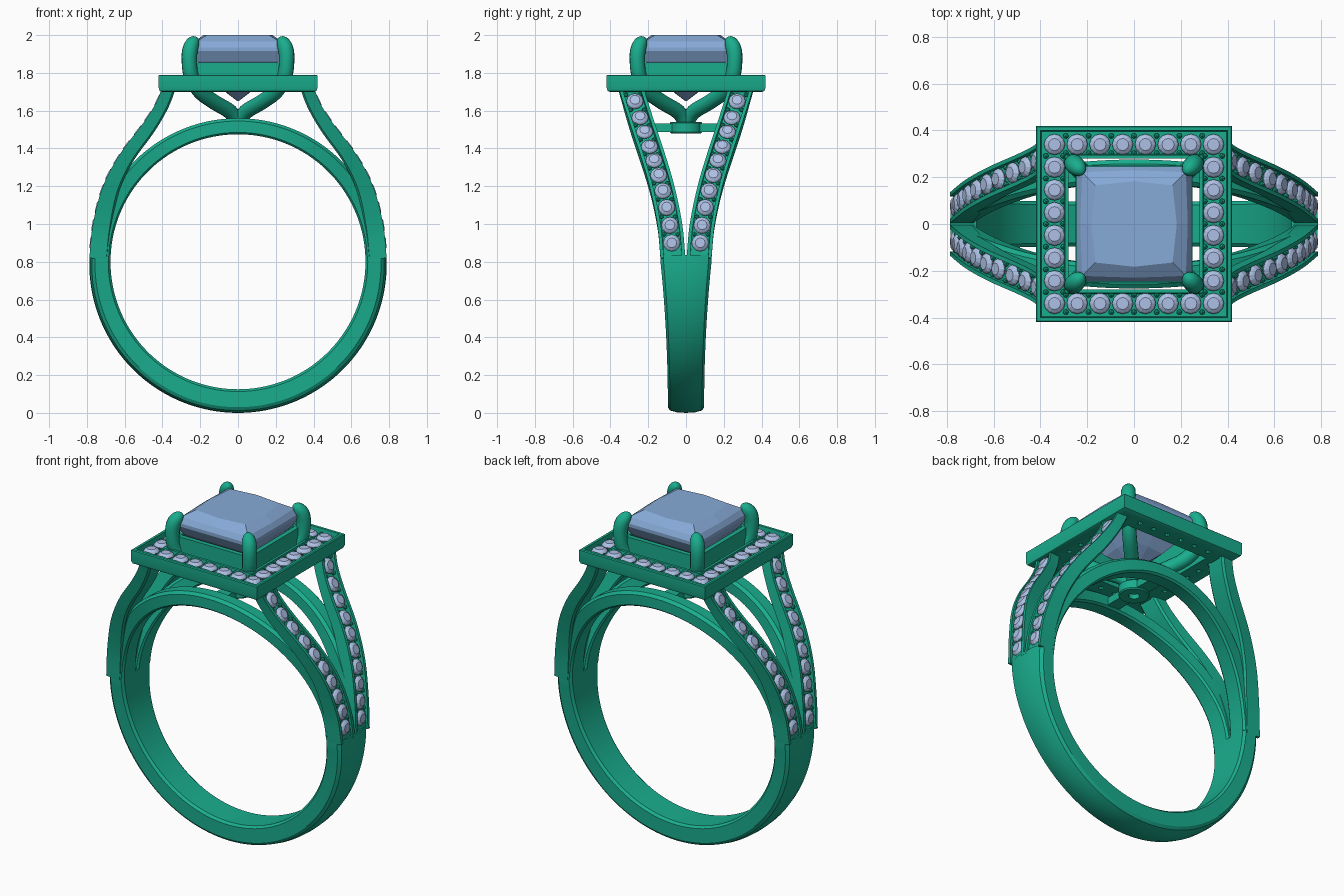
import bpy, bmesh, math
from mathutils import Vector, Matrix

if "Cube" in bpy.data.objects:
    bpy.data.objects.remove(bpy.data.objects["Cube"])

def material(name, rgb):
    m = bpy.data.materials.new(name)
    m.diffuse_color = (*rgb, 1)
    m.use_nodes = True
    m.node_tree.nodes["Principled BSDF"].inputs["Base Color"].default_value = m.diffuse_color
    return m

METAL = material("green_metal", (0.01, 0.42, 0.27))
GEM = material("blue_gem", (0.24, 0.40, 0.68))
PAVE = material("pale_gem", (0.42, 0.53, 0.78))
CZ = 0.80  # centre height of the finger hole

def finish(bm, name, mat, smooth=True):
    bmesh.ops.recalc_face_normals(bm, faces=bm.faces[:])
    me = bpy.data.meshes.new(name)
    bm.to_mesh(me)
    bm.free()
    ob = bpy.data.objects.new(name, me)
    bpy.context.collection.objects.link(ob)
    me.materials.append(mat)
    if smooth:
        bpy.ops.object.select_all(action='DESELECT')
        ob.select_set(True)
        bpy.context.view_layer.objects.active = ob
        bpy.ops.object.shade_smooth_by_angle(angle=math.radians(32))
    return ob

def loft(bm, rings, loop=False):
    """Skin closed rings; cap the ends, or join last to first when loop."""
    vs = [[bm.verts.new(p) for p in r] for r in rings]
    n = len(vs[0])
    for a, b in zip(vs, vs[1:] + vs[:1] if loop else vs[1:]):
        for i in range(n):
            bm.faces.new((a[i], a[(i + 1) % n], b[(i + 1) % n], b[i]))
    if not loop:
        bm.faces.new(vs[0])
        bm.faces.new(vs[-1])

def spline(pts, steps=6):
    """Catmull-Rom through tuples of any length."""
    P = [Vector(p) for p in pts]
    P = [2 * P[0] - P[1]] + P + [2 * P[-1] - P[-2]]
    out = []
    for a, b, c, d in zip(P, P[1:], P[2:], P[3:]):
        for k in range(steps):
            t = k / steps
            out.append(0.5 * (2 * b + (c - a) * t + (2 * a - 5 * b + 4 * c - d) * t**2
                              + (3 * b - a - 3 * c + d) * t**3))
    return out + [P[-2]]

def square(h, z):
    return [Vector((x * h, y * h, z)) for x, y in ((-1, -1), (1, -1), (1, 1), (-1, 1))]

def circle(r, z, n):
    return [Vector((r * math.cos(a), r * math.sin(a), z)) for a in (2 * math.pi * i / n for i in range(n))]

def stone(bm, mat):
    """Small round brilliant, girdle at local z = 0."""
    prof = [(0.026, 0.018), (0.039, 0.009), (0.045, 0.001), (0.045, -0.003), (0.002, -0.04)]
    loft(bm, [[mat @ p for p in circle(r, z, 12)] for r, z in prof])

def bead(bm, co):
    bmesh.ops.create_icosphere(bm, subdivisions=1, radius=0.013, matrix=Matrix.Translation(co))

# Split shoulder path: outer x, z, y centre, thickness
path = spline([(.787, .82, .069, .10), (.768, 1.0, .086, .10), (.715, 1.2, .127, .09),
               (.625, 1.37, .177, .08), (.505, 1.53, .230, .075), (.44, 1.63, .262, .07),
               (.41, 1.70, .284, .07), (.395, 1.75, .298, .07)])

def at_height(z):
    """Shoulder sample and outward (x, z) normal at height z."""
    for a, b in zip(path, path[1:]):
        if a[1] <= z <= b[1]:
            d = b - a
            return a.lerp(b, (z - a[1]) / d[1]), Vector((d[1], -d[0])).normalized()

# Lower shank: domed outside, eased inside
bm = bmesh.new()
rings = []
for i in range(73):
    a = math.pi + 0.045 * -1 + (math.pi + 0.09) * i / 72
    s = max(0, -math.sin(a))
    w = 0.096 + 0.039 * (1 - s) ** 2
    ri, ro = 0.675, 0.787 + 0.013 * s
    prof = [(-w, ri + .012), (-w + .015, ri), (w - .015, ri), (w, ri + .012), (w, ro - .03),
            (w * .88, ro - .013), (w * .5, ro - .003), (0, ro), (-w * .5, ro - .003),
            (-w * .88, ro - .013), (-w, ro - .03)]
    rings.append([Vector((r * math.cos(a), y, CZ + r * math.sin(a))) for y, r in prof])
loft(bm, rings)
finish(bm, "lower_shank", METAL)

# Twin arches over the finger hole, spreading with the shoulders
bm = bmesh.new()
for sy in (-1, 1):
    rings = []
    for i in range(65):
        a = 0.04 + (math.pi - 0.08) * i / 64
        s = math.sin(a)
        yc = at_height(CZ + 0.717 * s)[0][2]
        w = 0.066 - 0.016 * s
        ri, ro = 0.675, 0.775 - 0.015 * s
        prof = [(-w, ri + .01), (-w + .012, ri), (w - .012, ri), (w, ri + .01),
                (w, ro - .015), (w - .018, ro), (-w + .018, ro), (-w, ro - .015)]
        rings.append([Vector((r * math.cos(a), sy * (yc + y), CZ + r * s)) for y, r in prof])
    loft(bm, rings)
finish(bm, "inner_arches", METAL)

# Four channelled shoulders with stones and beads
arms, gems, beads = bmesh.new(), bmesh.new(), bmesh.new()
heights = [.90, .995, 1.09, 1.18, 1.265, 1.344, 1.418, 1.497, 1.571, 1.656]
for sx in (-1, 1):
    for sy in (-1, 1):
        rings = []
        for i, p in enumerate(path):
            d = path[min(i + 1, len(path) - 1)] - path[max(i - 1, 0)]
            n = Vector((d[1], -d[0])).normalized()
            w, t, g = 0.066, p[3], 0.018
            prof = [(-w, 0), (-w + g, 0), (-w + g, -.032), (w - g, -.032), (w - g, 0), (w, 0),
                    (w, -t + .01), (w - .012, -t), (-w + .012, -t), (-w, -t + .01)]
            rings.append([Vector((sx * (p[0] + n[0] * h), sy * (p[2] + y), p[1] + n[1] * h))
                          for y, h in prof])
        loft(arms, rings)
        for k, z in enumerate(heights):
            p, n = at_height(z)
            nrm = Vector((sx * n[0], 0, n[1]))
            co = Vector((sx * p[0], sy * p[2], p[1])) - nrm * 0.014
            stone(gems, Matrix.Translation(co) @ nrm.to_track_quat('Z', 'Y').to_matrix().to_4x4())
            zb = (z + heights[k + 1]) / 2 if k < 9 else 1.69
            p, n = at_height(zb)
            for o in (-.036, .036):
                bead(beads, (sx * (p[0] - n[0] * .017), sy * (p[2] + o), p[1] - n[1] * .017))
finish(arms, "split_shoulders", METAL)

# Square halo tray, pierced under each stone
bm = bmesh.new()
loft(bm, [square(h, z) for h, z in [(.28, 1.70), (.405, 1.70), (.415, 1.705), (.42, 1.72), (.42, 1.785),
     (.415, 1.79), (.40, 1.79), (.395, 1.755), (.30, 1.755), (.295, 1.785), (.28, 1.785)]], loop=True)
halo = finish(bm, "halo_tray", METAL)
spots = []
for i in range(7):
    u = -0.34 + i * 0.68 / 7
    for q in range(4):
        rot = Matrix.Rotation(q * math.pi / 2, 4, 'Z')
        spots.append(rot @ Vector((u, -0.34, 1.772)))
        for o in (-.037, .037):
            bead(beads, rot @ Vector((u + .34 / 7, -.34 + o, 1.768)))
cut = bmesh.new()
for p in spots:
    stone(gems, Matrix.Translation(p))
    loft(cut, [[c + Vector((p.x, p.y, 0)) for c in circle(.014, z, 10)] for z in (1.68, 1.775)])
cutter = finish(cut, "halo_hole_cutter", METAL, False)
cutter.hide_render = True
cutter.hide_set(True)
mod = halo.modifiers.new("holes", 'BOOLEAN')
mod.operation, mod.solver, mod.object = 'DIFFERENCE', 'EXACT', cutter
finish(gems, "accent_stones", PAVE, False)
finish(beads, "setting_beads", METAL)

# Square gallery frame under the centre stone
bm = bmesh.new()
loft(bm, [square(h, z) for h, z in [(.215, 1.76), (.25, 1.76), (.25, 1.855), (.222, 1.855)]], loop=True)
finish(bm, "gallery_frame", METAL)

# Four claws meeting at the bottom
bm = bmesh.new()
claw = spline([(0, 1.53, .04), (.04, 1.593, .04), (.12, 1.642, .04), (.20, 1.70, .04), (.247, 1.78, .04),
               (.258, 1.87, .041), (.252, 1.93, .041), (.236, 1.962, .035), (.222, 1.976, .02),
               (.216, 1.98, .004)], 4)
for q in range(4):
    rot = Matrix.Rotation(math.pi / 4 + q * math.pi / 2, 4, 'Z')
    rings = []
    for i, p in enumerate(claw):
        d = claw[min(i + 1, len(claw) - 1)] - claw[max(i - 1, 0)]
        n = Vector((d[1], 0, -d[0] * 1.414)).normalized()
        c = Vector((p[0] * 1.414, 0, p[1]))
        rings.append([rot @ (c + n * v.x + Vector((0, v.y, 0))) for v in circle(p[2], 0, 14)])
    loft(bm, rings)
finish(bm, "claws", METAL)

# Pierced hub and the bridge joining it to the arches
bm = bmesh.new()
loft(bm, [circle(r, z, 32) for r, z in [(.03, 1.48), (.08, 1.48), (.085, 1.487), (.085, 1.535),
                                        (.08, 1.54), (.03, 1.54)]], loop=True)
for sy in (-1, 1):
    bmesh.ops.create_cube(bm, size=1, matrix=Matrix.Translation((0, sy * .135, 1.51))
                          @ Matrix.Diagonal((.08, .16, .045, 1)))
finish(bm, "hub_bridge", METAL)

# Princess-cut centre stone with slightly bowed table edges
bm = bmesh.new()
rings = []
for h, bow, z in [(.165, .018, 2.0), (.222, .008, 1.965), (.245, 0, 1.935), (.245, 0, 1.915),
                  (.215, 0, 1.86), (.11, .01, 1.74), (.003, 0, 1.65)]:
    m = h + bow
    rings.append([Vector(p + (z,)) for p in ((-h, -h), (0, -m), (h, -h), (m, 0), (h, h), (0, m),
                                             (-h, h), (-m, 0))])
loft(bm, rings)
finish(bm, "centre_stone", GEM, False)
